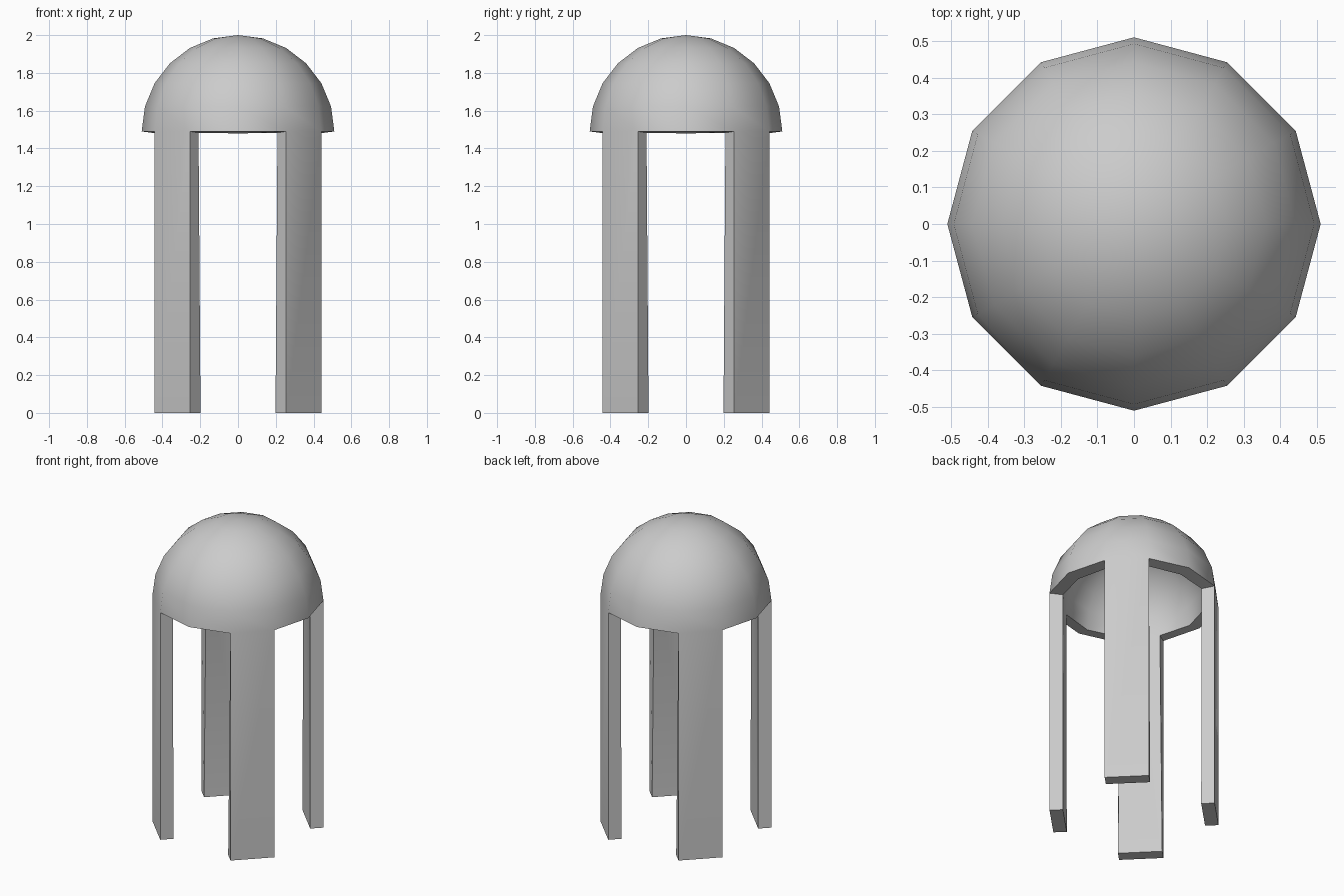
import bpy, bmesh
from math import radians, atan2, degrees

if "Cube" in bpy.data.objects:
    bpy.data.objects.remove(bpy.data.objects["Cube"])

RADIUS, SPRING, THICK = 0.51, 1.49, 0.08

# Dome: upper half of a 12-sided sphere
bm = bmesh.new()
bmesh.ops.create_uvsphere(bm, u_segments=12, v_segments=12, radius=RADIUS)
bmesh.ops.delete(bm, geom=[v for v in bm.verts if v.co.z < -0.01], context='VERTS')
for v in bm.verts:
    v.co.z += SPRING

# Legs: drop the four diagonal rim edges to the ground
def is_diagonal(edge):
    mid = (edge.verts[0].co + edge.verts[1].co) / 2
    return abs(degrees(atan2(mid.y, mid.x)) % 90 - 45) < 5

rim = [e for e in bm.edges if e.is_boundary and is_diagonal(e)]
ext = bmesh.ops.extrude_edge_only(bm, edges=rim)
for v in ext['geom']:
    if isinstance(v, bmesh.types.BMVert):
        v.co.z = 0
bmesh.ops.recalc_face_normals(bm, faces=bm.faces)
top = max(bm.faces, key=lambda f: f.calc_center_median().z)
if top.normal.z < 0:
    bmesh.ops.reverse_faces(bm, faces=bm.faces)

mesh = bpy.data.meshes.new("domed_canopy")
bm.to_mesh(mesh)
bm.free()
canopy = bpy.data.objects.new("domed_canopy", mesh)
bpy.context.collection.objects.link(canopy)
bpy.context.view_layer.objects.active = canopy
canopy.select_set(True)

# Wall thickness, grown inward
shell = canopy.modifiers.new("shell", 'SOLIDIFY')
shell.thickness = THICK
shell.offset = -1
bpy.ops.object.modifier_apply(modifier=shell.name)
bpy.ops.object.shade_smooth_by_angle(angle=radians(40))
